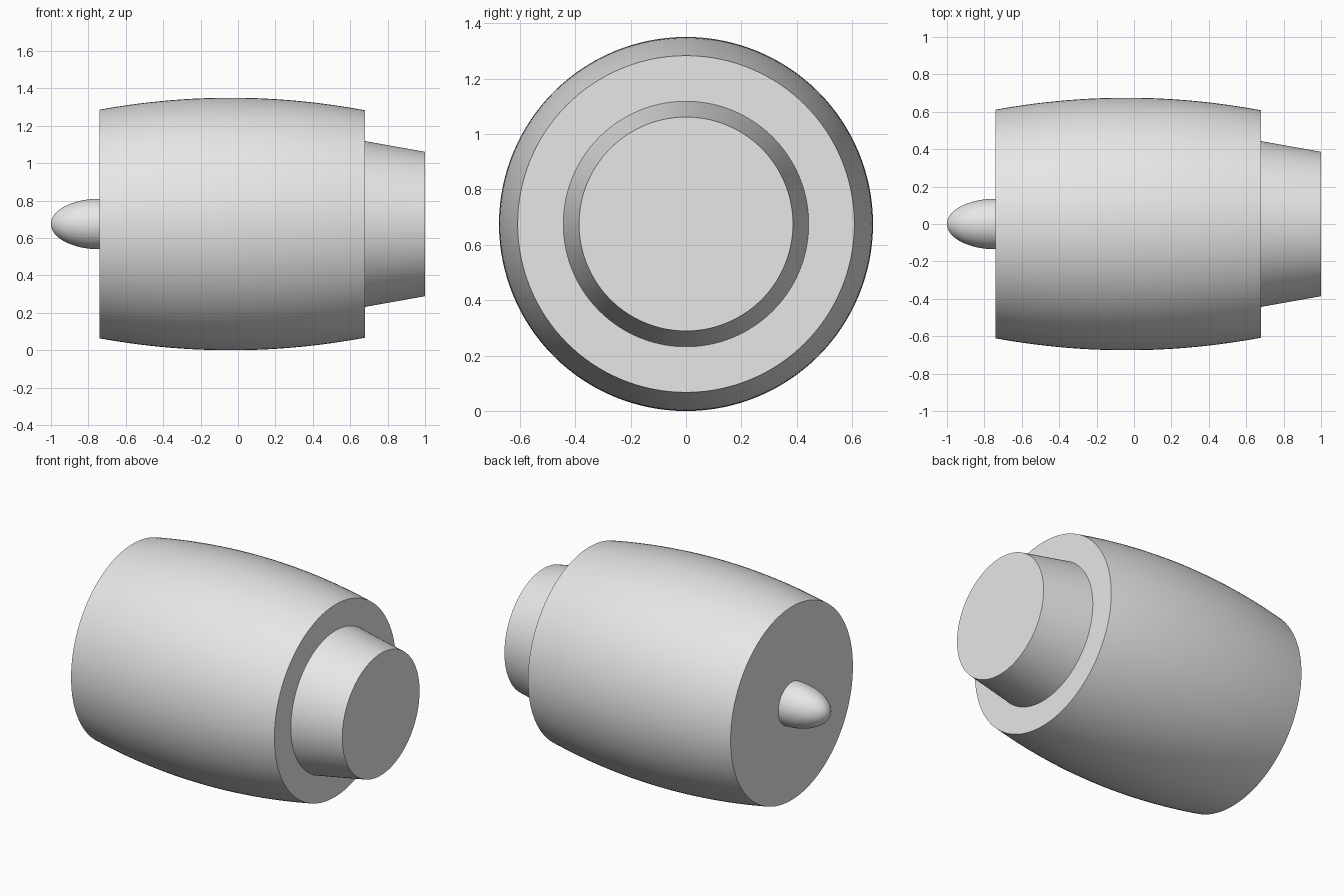
import bpy, bmesh, math

cube = bpy.data.objects.get("Cube")
if cube:
    bpy.data.objects.remove(cube, do_unlink=True)

AXIS_Z = 0.675
SIDES = 128
FRONT, REAR, TAIL = -0.74, 0.68, 1.0

# Single grey finish
grey = bpy.data.materials.new("plain_grey")
grey.use_nodes = True
colour = (0.8, 0.8, 0.8, 1)
grey.diffuse_color = colour
grey.node_tree.nodes["Principled BSDF"].inputs["Base Color"].default_value = colour


def lathe(name, profile):
    """Spin (x, radius) points about the lengthwise axis; open ends get flat caps."""
    bm = bmesh.new()
    rings = []
    for x, r in profile:
        if r < 1e-4:
            rings.append([bm.verts.new((x, 0, 0))])
        else:
            angles = [math.tau * i / SIDES for i in range(SIDES)]
            rings.append([bm.verts.new((x, r * math.cos(a), r * math.sin(a))) for a in angles])
    for a, b in zip(rings, rings[1:]):
        for i in range(SIDES):
            j = (i + 1) % SIDES
            if len(a) == 1:
                bm.faces.new((a[0], b[j], b[i]))
            else:
                bm.faces.new((a[i], a[j], b[j], b[i]))
    for ring in (rings[0], rings[-1]):
        if len(ring) > 1:
            bm.faces.new(ring)
    bmesh.ops.recalc_face_normals(bm, faces=bm.faces)
    mesh = bpy.data.meshes.new(name)
    bm.to_mesh(mesh)
    bm.free()
    mesh.materials.append(grey)
    obj = bpy.data.objects.new(name, mesh)
    obj.location.z = AXIS_Z
    bpy.context.collection.objects.link(obj)
    bpy.ops.object.select_all(action="DESELECT")
    obj.select_set(True)
    bpy.context.view_layer.objects.active = obj
    bpy.ops.object.shade_smooth_by_angle(angle=math.radians(30))
    return obj


# Gently bulged outer casing, widest just ahead of the middle
STEPS = 32
stations = [FRONT + (REAR - FRONT) * i / STEPS for i in range(STEPS + 1)]
lathe("outer_casing", [(x, 0.675 - 0.13 * (x + 0.04) ** 2) for x in stations])

# Tapered exhaust nozzle
lathe("exhaust_nozzle", [(REAR, 0.443), (TAIL, 0.386)])

# Half-ellipsoid spinner on the intake face
arc = [math.pi / 2 * i / 24 for i in range(25)]
lathe("nose_spinner", [(FRONT - 0.26 * math.cos(a), 0.135 * math.sin(a)) for a in arc])
